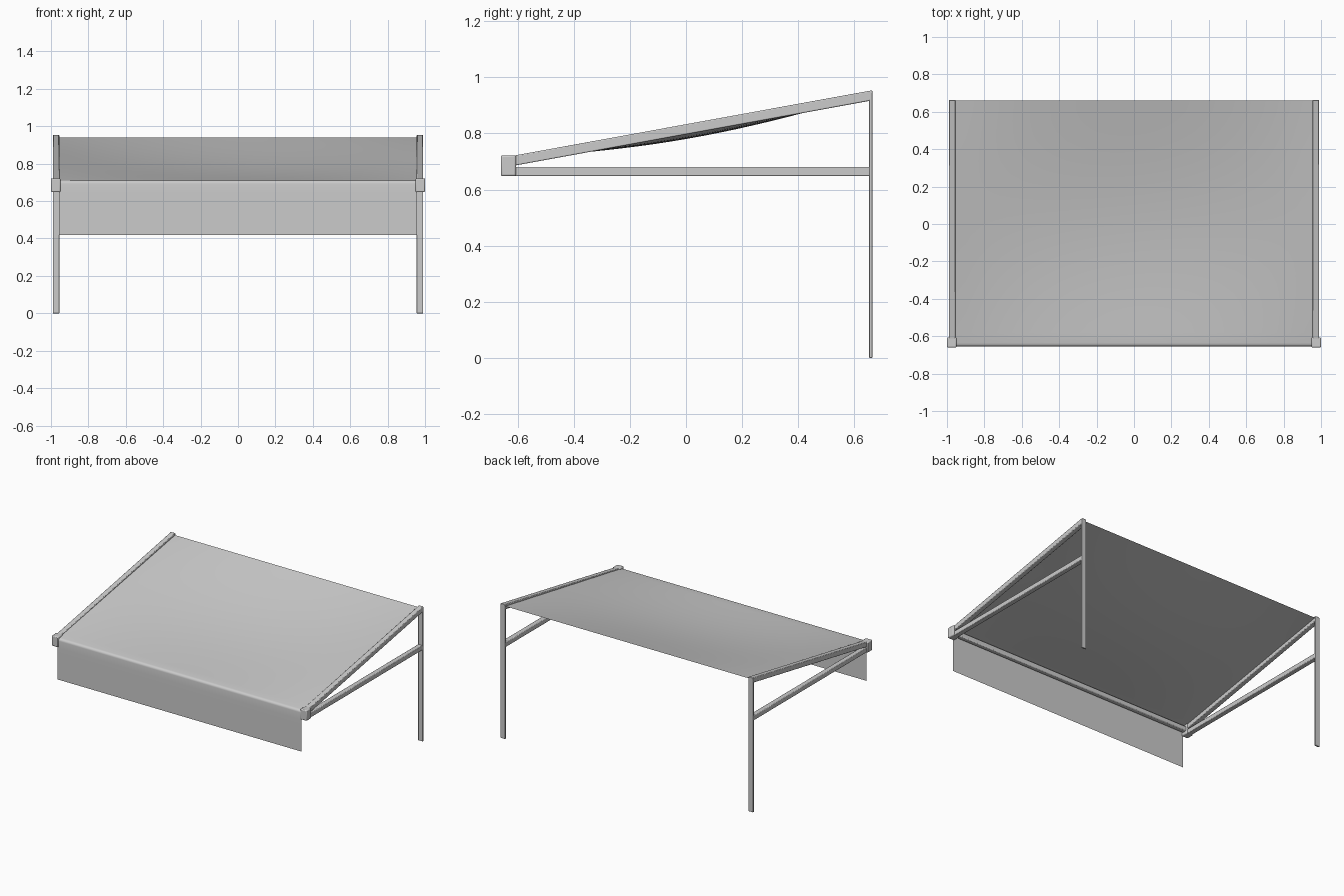
import bpy, bmesh, math

if "Cube" in bpy.data.objects:
    bpy.data.objects.remove(bpy.data.objects["Cube"])


def finish(name, bm, bevel=0.0, angle=30):
    bmesh.ops.recalc_face_normals(bm, faces=bm.faces) if bevel else None
    me = bpy.data.meshes.new(name)
    bm.to_mesh(me)
    bm.free()
    ob = bpy.data.objects.new(name, me)
    bpy.context.collection.objects.link(ob)
    if bevel:
        m = ob.modifiers.new("bevel", 'BEVEL')
        m.width = bevel
        m.segments = 2
    bpy.ops.object.select_all(action='DESELECT')
    ob.select_set(True)
    bpy.context.view_layer.objects.active = ob
    bpy.ops.object.shade_smooth_by_angle(angle=math.radians(angle))
    return ob


def prism(name, profile, x0, x1, bevel=0.004):
    """Side (y, z) profile extruded along x."""
    bm = bmesh.new()
    f = bm.faces.new([bm.verts.new((x0, y, z)) for y, z in profile])
    ext = bmesh.ops.extrude_face_region(bm, geom=[f])["geom"]
    for v in ext:
        if isinstance(v, bmesh.types.BMVert):
            v.co.x = x1
    return finish(name, bm, bevel)


def rect(y0, y1, z0, z1):
    return [(y0, z0), (y1, z0), (y1, z1), (y0, z1)]


# Frame: mirrored side parts
for side, s in (("left", -1), ("right", 1)):
    a, b = s * 0.955, s * 0.99
    prism(side + "_post", rect(0.653, 0.664, 0.0, 0.945), a, b, 0.002)
    prism(side + "_roof_rail",
          [(-0.62, 0.684), (0.664, 0.918), (0.664, 0.954), (-0.62, 0.720)], a, b)
    prism(side + "_lower_arm", rect(-0.62, 0.656, 0.648, 0.681), a, b)
    prism(side + "_corner_block", rect(-0.66, -0.606, 0.648, 0.722), s * 0.949, s * 1.0, 0.006)

# Front crossbar
prism("front_bar", rect(-0.65, -0.616, 0.668, 0.703), -0.96, 0.96, 0.006)

# Fabric: sagging roof, rounded fold over the bar, hanging valance
roof_n, xn, half = 24, 32, 0.957
profile = []
for j in range(roof_n + 1):
    t = j / roof_n
    profile.append((0.66 - 1.296 * t, 0.940 - 0.229 * t, 0.043 * math.sin(math.pi * t)))
for k in range(1, 6):
    ang = math.radians(100 + 16 * k)
    profile.append((-0.637 + 0.018 * math.cos(ang), 0.693 + 0.018 * math.sin(ang), 0.0))
for k in range(1, 7):
    profile.append((-0.656, 0.69 - 0.27 * k / 6, 0.0))

bm = bmesh.new()
grid = []
for i in range(xn + 1):
    u = 2 * i / xn - 1
    grid.append([bm.verts.new((half * u, y, z - sag * (1 - u * u))) for y, z, sag in profile])
for i in range(xn):
    for j in range(len(profile) - 1):
        bm.faces.new((grid[i][j], grid[i][j + 1], grid[i + 1][j + 1], grid[i + 1][j]))
finish("awning_fabric", bm, 0.0, 40)
